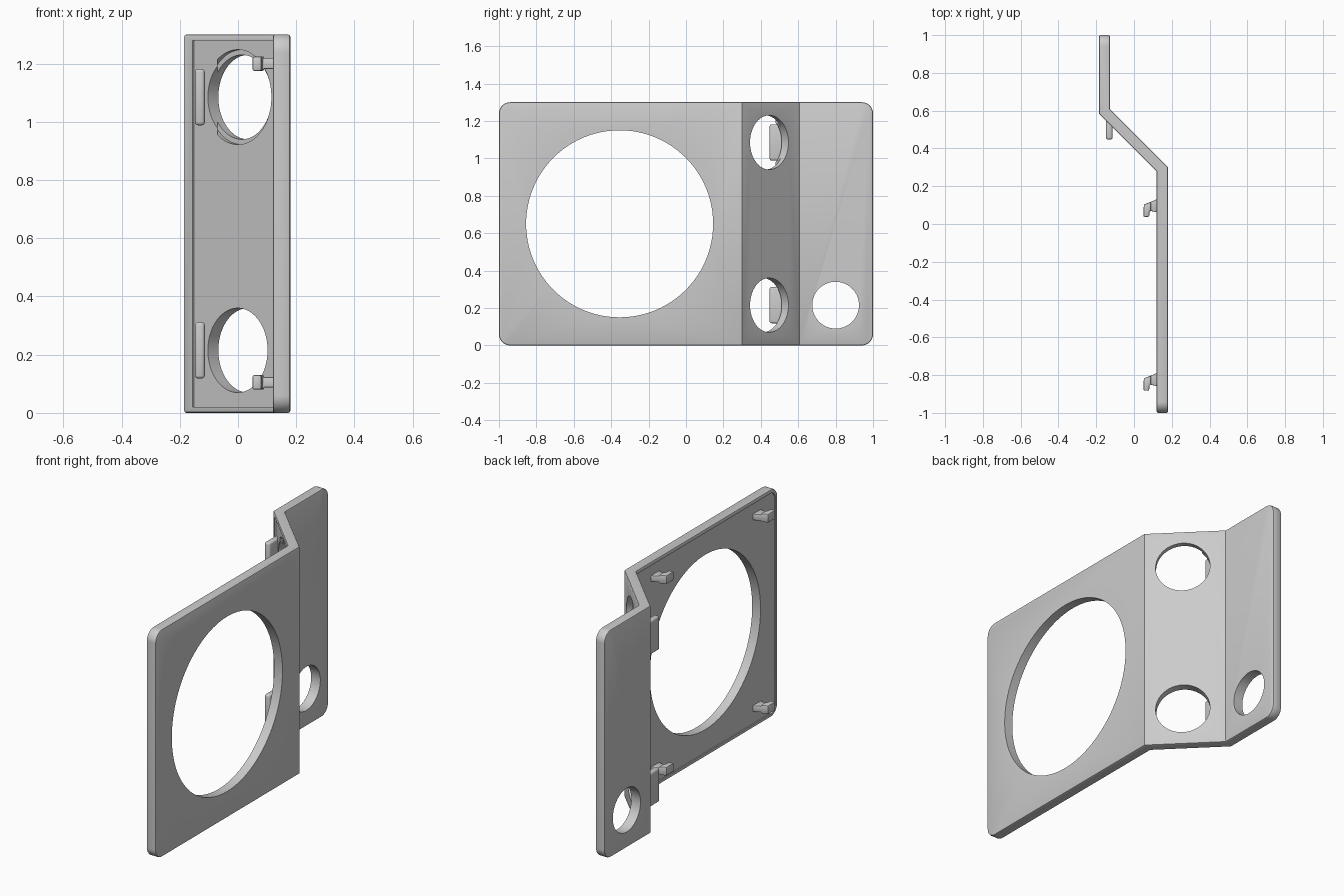
import bpy, bmesh, math
from mathutils import Vector, Matrix

if "Cube" in bpy.data.objects:
    bpy.data.objects.remove(bpy.data.objects["Cube"], do_unlink=True)

grey = bpy.data.materials.new("light_grey")
grey.use_nodes = True
colour = (0.6, 0.6, 0.6, 1)
grey.diffuse_color = colour
grey.node_tree.nodes["Principled BSDF"].inputs["Base Color"].default_value = colour


def finish(name, bm):
    bmesh.ops.recalc_face_normals(bm, faces=bm.faces)
    mesh = bpy.data.meshes.new(name)
    bm.to_mesh(mesh)
    bm.free()
    ob = bpy.data.objects.new(name, mesh)
    bpy.context.collection.objects.link(ob)
    mesh.materials.append(grey)
    return ob


def prism(outline, z0, z1):
    """Extrude a plan outline upwards."""
    bm = bmesh.new()
    face = bm.faces.new([bm.verts.new((x, y, z0)) for x, y in outline])
    new = bmesh.ops.extrude_face_region(bm, geom=[face])["geom"]
    bmesh.ops.translate(bm, vec=(0, 0, z1 - z0),
                        verts=[v for v in new if isinstance(v, bmesh.types.BMVert)])
    bmesh.ops.recalc_face_normals(bm, faces=bm.faces)
    return bm


def bevel(bm, edges, size, segments):
    bmesh.ops.bevel(bm, geom=edges, offset=size, segments=segments,
                    profile=0.5, affect='EDGES')


def round_ends(bm, size, ends):
    """Round the corners whose edges run along x at the given y ends."""
    edges = [e for e in bm.edges
             if abs(e.verts[0].co.z - e.verts[1].co.z) < 1e-4
             and all(any(abs(v.co.y - y) < 1e-4 for y in ends) for v in e.verts)]
    bevel(bm, edges, size, 10)


def drill(centre, axis, radius, depth, name):
    bm = bmesh.new()
    bmesh.ops.create_cone(bm, cap_ends=True, segments=96, radius1=radius,
                          radius2=radius, depth=depth)
    turn = Vector(axis).to_track_quat('Z', 'Y').to_matrix().to_4x4()
    bmesh.ops.transform(bm, matrix=Matrix.Translation(centre) @ turn, verts=bm.verts)
    return finish(name, bm)


def boolean(target, tool, operation='DIFFERENCE'):
    mod = target.modifiers.new("cut", 'BOOLEAN')
    mod.operation, mod.object, mod.solver = operation, tool, 'EXACT'
    bpy.context.view_layer.objects.active = target
    bpy.ops.object.modifier_apply(modifier=mod.name)
    bpy.data.objects.remove(tool, do_unlink=True)


def smooth(ob):
    bpy.ops.object.select_all(action='DESELECT')
    ob.select_set(True)
    bpy.context.view_layer.objects.active = ob
    bpy.ops.object.shade_smooth_by_angle(angle=math.radians(30))


HEIGHT = 1.3

# Folded plate with rounded corners and softened outline
bm = prism([(0.12, -1), (0.18, -1), (0.18, 0.3), (-0.127, 0.607), (-0.127, 1),
            (-0.185, 1), (-0.185, 0.583), (0.12, 0.278)], 0, HEIGHT)
round_ends(bm, 0.06, (-1, 1))
bm.normal_update()
outline = [e for e in bm.edges if len(e.link_faces) == 2
           and sum(abs(f.normal.x) < 0.01 for f in e.link_faces) == 1]
bevel(bm, outline, 0.008, 2)
plate = finish("folded_plate", bm)

# Shallow recess on the inner side, leaving a narrow rim
bm = prism([(0.08, -0.98), (0.127, -0.98), (0.127, 0.281), (-0.152, 0.56),
            (-0.19, 0.522), (0.08, 0.252)], 0.02, HEIGHT - 0.02)
round_ends(bm, 0.045, (-0.98,))
boolean(plate, finish("recess_cutter", bm))

# Large and small round openings
boolean(plate, drill((0.15, -0.355, 0.65), (1, 0, 0), 0.5, 0.3, "large_cutter"))
boolean(plate, drill((-0.155, 0.8, 0.215), (1, 0, 0), 0.125, 0.3, "small_cutter"))

# Openings square to the sloping panel
for z in (0.215, 1.085):
    boolean(plate, drill((0.015, 0.425, z), (1, 1, 0), 0.145, 0.3, "slope_cutter"))

# Partial step around the inner side of the upper sloping opening
step = drill((-0.004, 0.405, 1.085), (1, 1, 0), 0.163, 0.05, "step_cutter")
limit = finish("step_limit", prism([(-0.07, 0.2), (0.3, 0.2), (0.3, 0.7),
                                   (-0.07, 0.7)], 0.8, 1.29))
boolean(step, limit, 'INTERSECT')
boolean(plate, step)
smooth(plate)

# Four snap hooks behind the front panel
for row, z in (("lower", 0.105), ("upper", 1.2)):
    for side, y in (("front", -0.92), ("rear", 0.0)):
        bm = prism([(0.13, y + 0.06), (0.13, y + 0.135), (0.06, y + 0.105),
                    (0.06, y + 0.07), (0.085, y + 0.07)], z - 0.018, z + 0.018)
        bevel(bm, bm.edges[:], 0.004, 2)
        smooth(finish(row + "_" + side + "_hook_stem", bm))
        bm = prism([(0.09, y + 0.068), (0.09, y + 0.118), (0.052, y + 0.103),
                    (0.05, y + 0.038), (0.08, y + 0.038), (0.083, y + 0.068)],
                   z - 0.025, z + 0.025)
        bevel(bm, bm.edges[:], 0.006, 2)
        smooth(finish(row + "_" + side + "_hook_head", bm))

# Two upright tabs on the sloping panel
for row, z in (("lower", 0.215), ("upper", 1.085)):
    bm = prism([(-0.148, 0.447), (-0.114, 0.447), (-0.114, 0.56),
                (-0.148, 0.56)], z - 0.097, z + 0.097)
    bevel(bm, bm.edges[:], 0.011, 3)
    smooth(finish(row + "_tab", bm))
